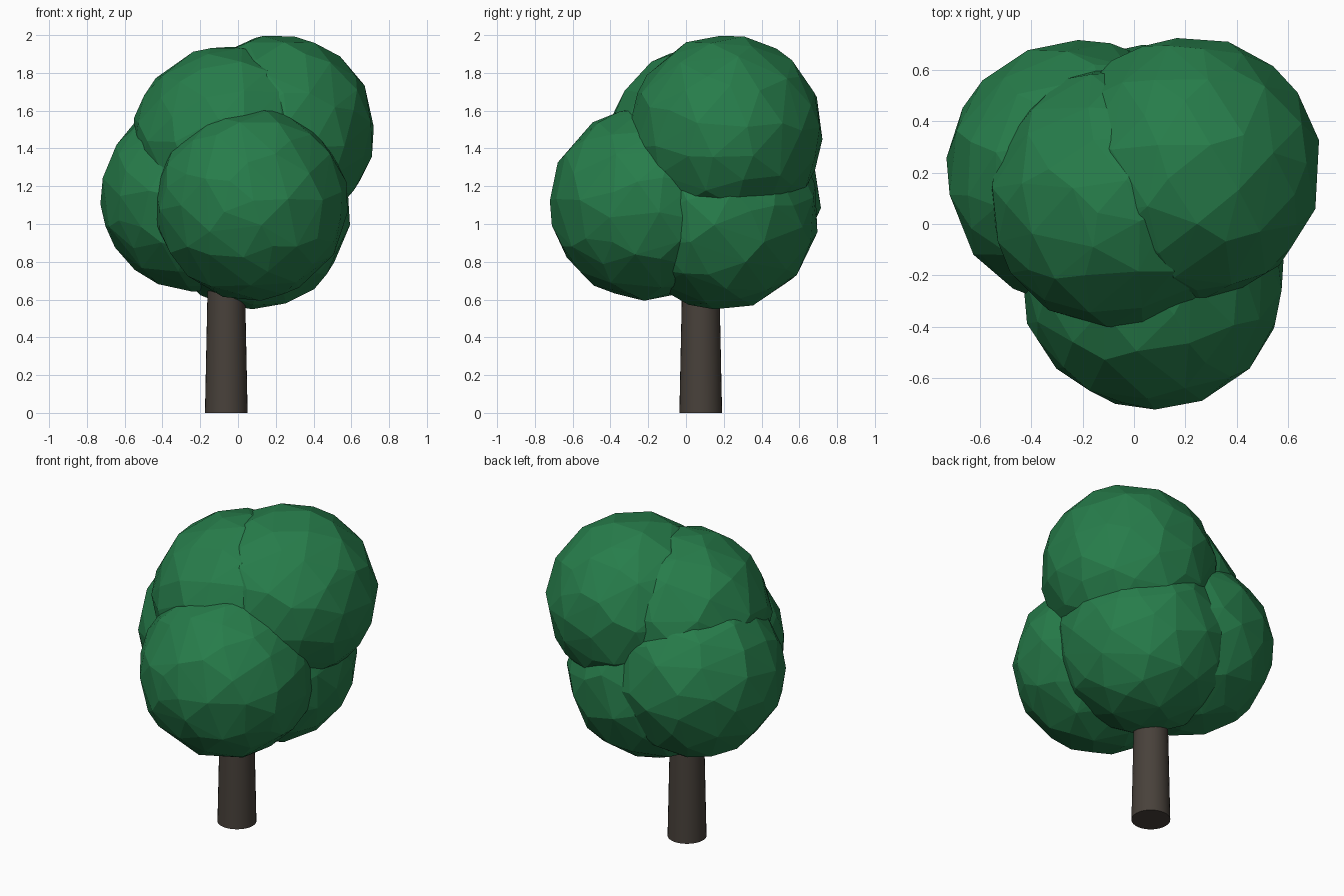
import bpy
from math import radians

if "Cube" in bpy.data.objects:
    bpy.data.objects.remove(bpy.data.objects["Cube"])


def material(name, rgb):
    m = bpy.data.materials.new(name)
    m.diffuse_color = (*rgb, 1)
    m.use_nodes = True
    m.node_tree.nodes["Principled BSDF"].inputs["Base Color"].default_value = m.diffuse_color
    return m


leaf = material("leaf green", (0.02, 0.205, 0.07))
bark = material("dark bark", (0.065, 0.053, 0.043))

# Trunk: slightly tapered, smooth sides, running up into the foliage
bpy.ops.mesh.primitive_cone_add(vertices=32, radius1=0.113, radius2=0.09,
                                depth=1.1, location=(-0.062, 0.078, 0.55))
trunk = bpy.context.object
trunk.name = "trunk"
trunk.data.materials.append(bark)
bpy.ops.object.shade_smooth_by_angle(angle=radians(40))

# Foliage: five overlapping faceted balls, each turned differently
clumps = {
    "foliage_front": ((0.07, -0.208, 1.11), (20, 35, 10)),
    "foliage_left": ((-0.215, 0.20, 1.15), (70, 15, 40)),
    "foliage_top_right": ((0.213, 0.213, 1.49), (35, 80, 25)),
    "foliage_top_left": ((-0.05, 0.10, 1.43), (110, 50, 65)),
    "foliage_back": ((0.08, 0.19, 1.06), (55, 125, 95)),
}
for name, (centre, turn) in clumps.items():
    bpy.ops.mesh.primitive_ico_sphere_add(
        subdivisions=3, radius=0.513, location=centre,
        rotation=[radians(a) for a in turn])
    ball = bpy.context.object
    ball.name = name
    ball.data.materials.append(leaf)
    # Thin the mesh for uneven, larger facets
    thin = ball.modifiers.new("uneven facets", 'DECIMATE')
    thin.ratio = 0.6
    bpy.ops.object.shade_flat()
